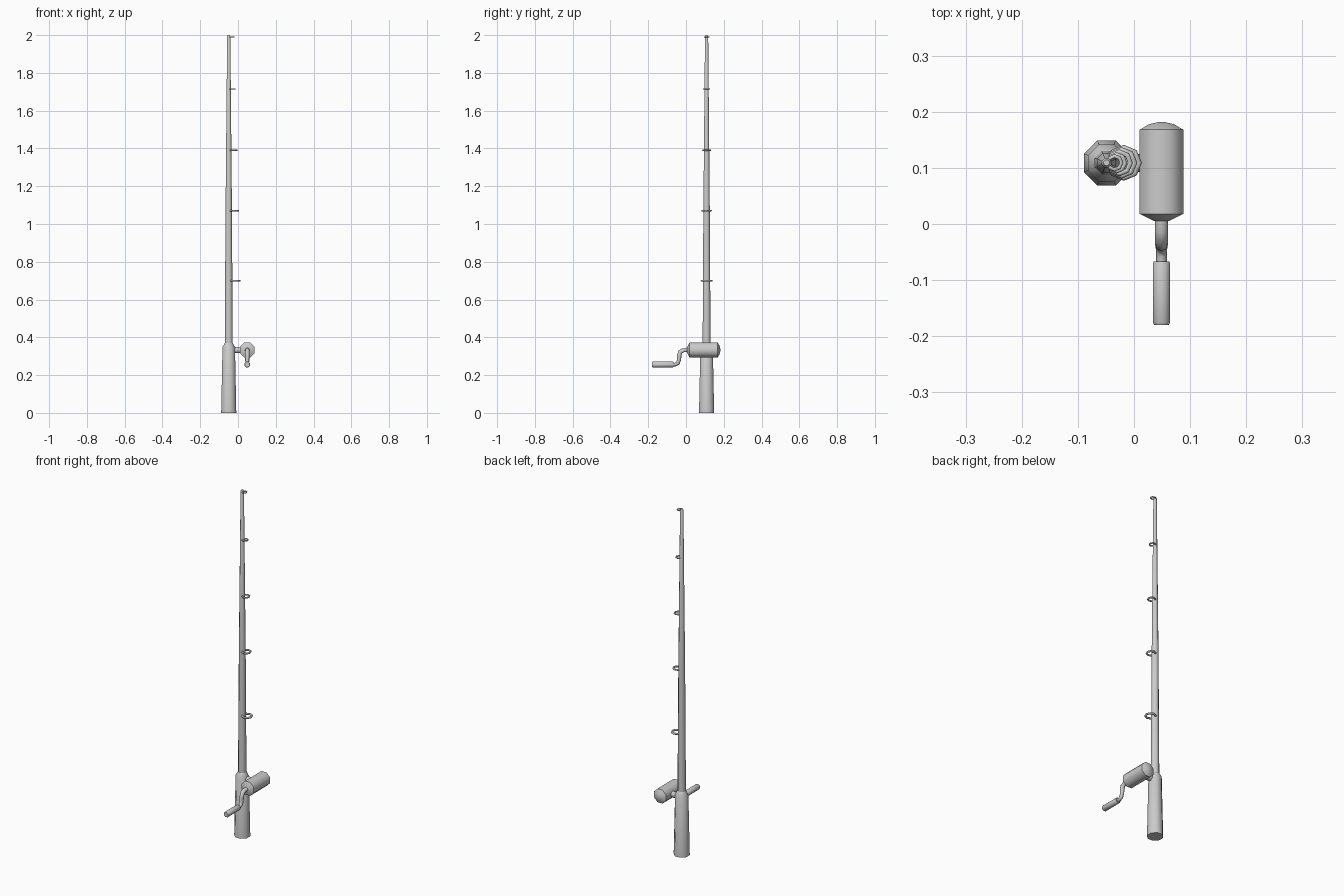
import bpy, bmesh, math
from mathutils import Matrix, Vector

if "Cube" in bpy.data.objects:
    bpy.data.objects.remove(bpy.data.objects["Cube"])

AX, AY = -0.049, 0.109      # rod axis
RX, RZ = 0.049, 0.333       # reel axis (runs along y)
SIDES = 8
FLAT = 1 / math.cos(math.pi / SIDES)   # flat-to-flat radius -> corner radius


def finish(obj, angle=50):
    bpy.ops.object.select_all(action='DESELECT')
    obj.select_set(True)
    bpy.context.view_layer.objects.active = obj
    bpy.ops.object.shade_smooth_by_angle(angle=math.radians(angle))
    return obj


def lathe(name, profile, origin, direction):
    """Closed octagonal solid from (radius, height) pairs along a direction."""
    bm = bmesh.new()
    rings = []
    for r, h in profile:
        rings.append([bm.verts.new((r * FLAT * math.cos(a), r * FLAT * math.sin(a), h))
                      for a in [(i + 0.5) * math.tau / SIDES for i in range(SIDES)]])
    for lo, hi in zip(rings, rings[1:]):
        for i in range(SIDES):
            j = (i + 1) % SIDES
            bm.faces.new((lo[i], lo[j], hi[j], hi[i]))
    bm.faces.new(rings[0][::-1])
    bm.faces.new(rings[-1])
    rot = Vector((0, 0, 1)).rotation_difference(Vector(direction)).to_matrix().to_4x4()
    bm.transform(Matrix.Translation(origin) @ rot)
    bmesh.ops.recalc_face_normals(bm, faces=bm.faces)
    mesh = bpy.data.meshes.new(name)
    bm.to_mesh(mesh)
    bm.free()
    obj = bpy.data.objects.new(name, mesh)
    bpy.context.collection.objects.link(obj)
    return finish(obj)


# Handle and tapered rod
lathe("handle", [(0.040, 0), (0.033, 0.348), (0.021, 0.37)], (AX, AY, 0), (0, 0, 1))
lathe("rod", [(0.021, 0.36), (0.017, 1.07), (0.0085, 1.992), (0.005, 2.0)],
      (AX, AY, 0), (0, 0, 1))

# Line guide rings, shrinking towards the tip, each touching the rod axis
for i, (z, outer) in enumerate([(0.70, 0.032), (1.07, 0.028), (1.39, 0.024),
                                (1.715, 0.019), (1.99, 0.0155)]):
    minor = 0.0055 - 0.0005 * i
    bpy.ops.mesh.primitive_torus_add(major_segments=8, minor_segments=6,
                                     major_radius=outer - minor, minor_radius=minor,
                                     location=(AX + outer - 0.001, AY, z))
    ring = bpy.context.object
    ring.name = f"line_guide_{i + 1}"
    finish(ring, 65)

# Reel mount and reel drum
lathe("reel_mount", [(0.016, -0.04), (0.016, 0.025)], (0, AY, RZ), (1, 0, 0))
lathe("reel_drum", [(0.013, 0.005), (0.039, 0.018), (0.039, 0.168),
                    (0.022, 0.178), (0.004, 0.182)], (RX, 0, RZ), (0, 1, 0))

# Bent crank arm
curve = bpy.data.curves.new("crank_arm", 'CURVE')
curve.dimensions = '3D'
curve.bevel_depth = 0.012
curve.bevel_resolution = 2
curve.use_fill_caps = True
path = [(0.015, 0.333, 1), (-0.012, 0.333, 1), (-0.030, 0.323, 1), (-0.036, 0.303, 1),
        (-0.037, 0.280, 0.9), (-0.044, 0.262, 0.85), (-0.056, 0.256, 0.8), (-0.075, 0.256, 0.8)]
spline = curve.splines.new('POLY')
spline.points.add(len(path) - 1)
for p, (y, z, r) in zip(spline.points, path):
    p.co = (RX, y, z, 1)
    p.radius = r
crank = bpy.data.objects.new("crank_arm", curve)
bpy.context.collection.objects.link(crank)
bpy.ops.object.select_all(action='DESELECT')
crank.select_set(True)
bpy.context.view_layer.objects.active = crank
bpy.ops.object.convert(target='MESH')
finish(bpy.context.object)

# Crank grip
lathe("crank_grip", [(0.013, -0.18), (0.0155, -0.175), (0.0155, -0.070), (0.014, -0.067)],
      (RX, 0, 0.256), (0, 1, 0))
